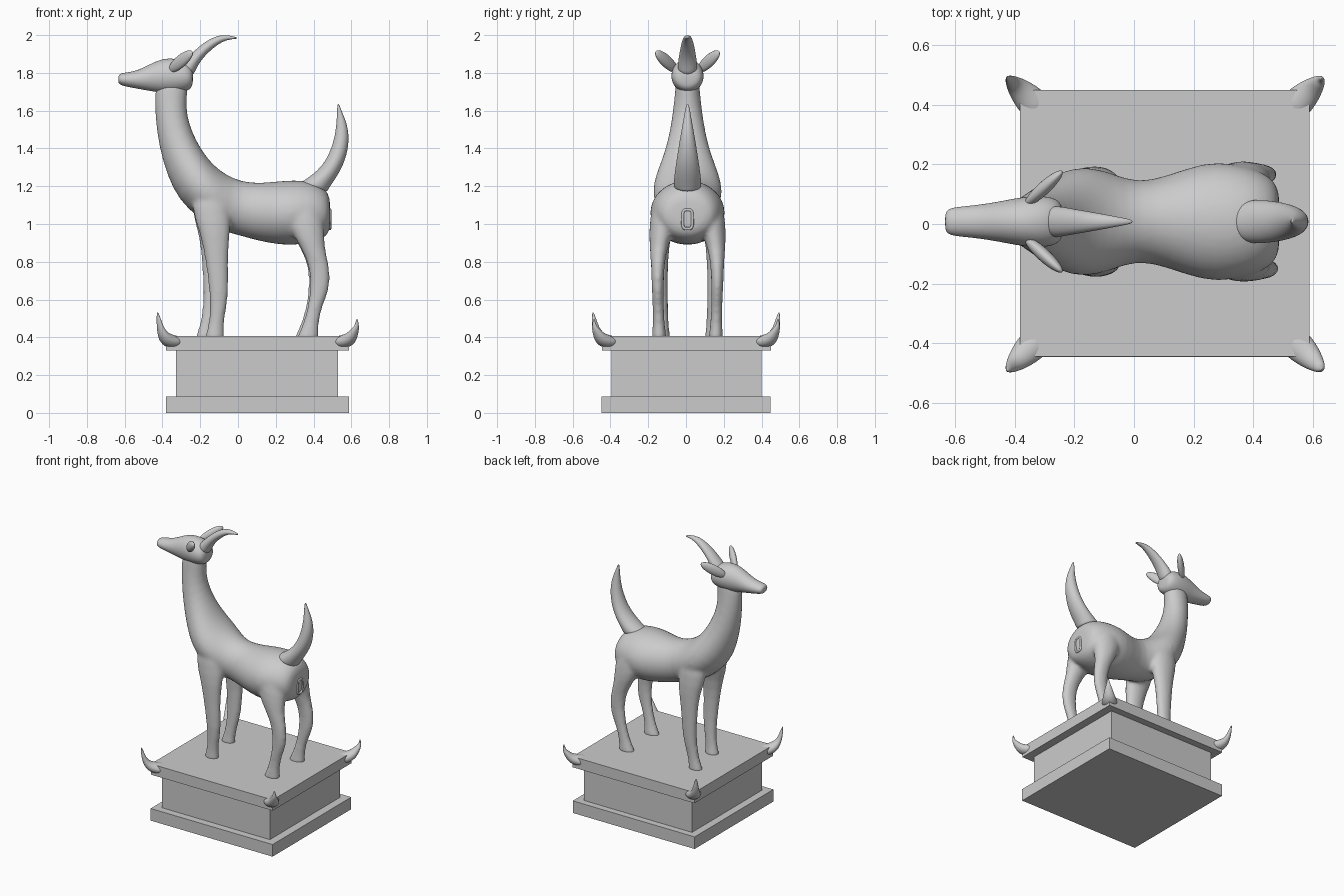
import bpy, bmesh, math
from mathutils import Matrix, Vector

CY = 0.008   # the animal stands a hair off the centre line
CX = 0.105   # plinth centre in x


def add_loft(bm, rings, mat=Matrix(), n=16):
    """Skin elliptical rings: (point A xz, point B xz, half width, centre y)."""
    loops = []
    for a, b, w, y in rings:
        a, b = Vector((a[0], y, a[1])), Vector((b[0], y, b[1]))
        c, h = (a + b) / 2, (a - b) / 2
        loops.append([bm.verts.new(mat @ (c + h * math.cos(t) + Vector((0, w * math.sin(t), 0))))
                      for t in (2 * math.pi * i / n for i in range(n))])
    for p, q in zip(loops, loops[1:]):
        for i in range(n):
            j = (i + 1) % n
            bm.faces.new((p[i], p[j], q[j], q[i]))
    bm.faces.new(loops[0][::-1])
    bm.faces.new(loops[-1])


def finish(name, bm, smooth=True, subsurf=0):
    bmesh.ops.recalc_face_normals(bm, faces=bm.faces)
    me = bpy.data.meshes.new(name)
    bm.to_mesh(me)
    bm.free()
    for f in me.polygons:
        f.use_smooth = smooth
    ob = bpy.data.objects.new(name, me)
    bpy.context.collection.objects.link(ob)
    if subsurf:
        m = ob.modifiers.new("round", 'SUBSURF')
        m.levels = m.render_levels = subsurf
    return ob


def loft(name, rings, mat=Matrix()):
    bm = bmesh.new()
    add_loft(bm, [r if len(r) == 4 else (*r, CY) for r in rings], mat)
    return finish(name, bm, subsurf=2)


def box(name, lo, hi):
    bm = bmesh.new()
    lo, hi = Vector(lo), Vector(hi)
    bmesh.ops.create_cube(bm, size=1, matrix=Matrix.Translation((lo + hi) / 2) @ Matrix.Diagonal((*(hi - lo), 1)))
    return finish(name, bm, smooth=False)


# Plinth: two slabs and a recessed block
box("plinth_base", (-0.382, -0.447, 0), (0.588, 0.447, 0.087))
box("plinth_block", (-0.328, -0.395, 0.087), (0.53, 0.4, 0.33))
box("plinth_top", (-0.382, -0.445, 0.33), (0.588, 0.45, 0.407))

# Upturned spikes at the four corners
for sx in (-1, 1):
    for sy in (-1, 1):
        top = 0.535 if sx < 0 else 0.5
        out = 0.068 if sx < 0 else 0.06
        rings = [((-0.11, 0.405), (-0.075, 0.342), 0.055, 0),
                 ((-0.05, 0.412), (-0.02, 0.342), 0.052, 0),
                 ((0.0, 0.425), (0.03, 0.37), 0.038, 0),
                 ((0.028, 0.452), (0.056, 0.425), 0.024, 0),
                 ((0.045, top - 0.04), (0.066, top - 0.045), 0.014, 0),
                 ((out - 0.006, top), (out, top), 0.004, 0)]
        corner = Matrix.Translation((CX + sx * 0.485, sy * 0.447, 0))
        loft("corner_spike", rings, corner @ Matrix.Rotation(math.atan2(sy, sx), 4, 'Z'))

# Body: torso with neck, plus four legs, fused into one skin
body = bmesh.new()
torso = [((0.488, 1.13), (0.492, 0.99), 0.09),
         ((0.475, 1.175), (0.475, 0.935), 0.14),
         ((0.42, 1.22), (0.42, 0.905), 0.175),
         ((0.33, 1.235), (0.33, 0.888), 0.2),
         ((0.24, 1.232), (0.23, 0.885), 0.203),
         ((0.12, 1.217), (0.10, 0.91), 0.155),
         ((0.02, 1.225), (0.0, 0.94), 0.13),
         ((-0.06, 1.26), (-0.10, 0.965), 0.168),
         ((-0.12, 1.305), (-0.21, 1.03), 0.19),
         ((-0.17, 1.36), (-0.31, 1.12), 0.172),
         ((-0.22, 1.44), (-0.375, 1.25), 0.13),
         ((-0.258, 1.53), (-0.42, 1.41), 0.097),
         ((-0.275, 1.62), (-0.44, 1.57), 0.078),
         ((-0.265, 1.72), (-0.443, 1.69), 0.066),
         ((-0.26, 1.79), (-0.43, 1.77), 0.062)]
add_loft(body, [(*r, CY) for r in torso], n=20)

# leg stations: z, front x, back x, half width, distance from middle
front_leg = [(1.24, -0.23, -0.06, 0.06, 0.10), (1.08, -0.255, -0.035, 0.068, 0.118),
             (0.95, -0.2, -0.04, 0.05, 0.138), (0.80, -0.172, -0.055, 0.038, 0.142),
             (0.63, -0.15, -0.045, 0.036, 0.14), (0.50, -0.15, -0.072, 0.031, 0.132),
             (0.44, -0.165, -0.075, 0.033, 0.13), (0.40, -0.175, -0.072, 0.038, 0.128),
             (0.385, -0.175, -0.072, 0.038, 0.128)]
hind_leg = [(1.16, 0.25, 0.43, 0.06, 0.115), (1.02, 0.235, 0.465, 0.075, 0.128),
            (0.91, 0.29, 0.455, 0.055, 0.15), (0.80, 0.36, 0.49, 0.036, 0.158),
            (0.68, 0.388, 0.488, 0.033, 0.158), (0.57, 0.372, 0.447, 0.03, 0.155),
            (0.47, 0.345, 0.425, 0.031, 0.152), (0.40, 0.31, 0.43, 0.04, 0.15),
            (0.385, 0.31, 0.43, 0.04, 0.15)]
for side in (-1, 1):
    for leg, shift in ((front_leg, -0.05), (hind_leg, -0.012)):
        rings = []
        for z, xf, xb, w, d in leg:
            # the far leg of each pair stands a little further forward
            dx = shift * max(0, min(1, (1.05 - z) / 0.65)) if side > 0 else 0
            drop = 0.03 if leg is hind_leg and z > 0.6 else 0
            rings.append(((xf + dx, z + drop), (xb + dx, z - drop), w, CY + side * d))
        add_loft(body, rings)
ob = finish("body_and_legs", body, subsurf=1)
rm = ob.modifiers.new("fuse", 'REMESH')
rm.mode, rm.voxel_size, rm.use_smooth_shade = 'VOXEL', 0.011, True
sm = ob.modifiers.new("soften", 'SMOOTH')
sm.factor, sm.iterations = 0.5, 8

# Head
loft("head", [((-0.235, 1.80), (-0.24, 1.74), 0.04),
              ((-0.25, 1.845), (-0.25, 1.71), 0.075),
              ((-0.30, 1.873), (-0.30, 1.693), 0.09),
              ((-0.38, 1.883), (-0.38, 1.688), 0.084),
              ((-0.45, 1.857), (-0.45, 1.70), 0.069),
              ((-0.53, 1.812), (-0.53, 1.715), 0.056),
              ((-0.60, 1.802), (-0.60, 1.728), 0.05),
              ((-0.628, 1.795), (-0.628, 1.738), 0.042),
              ((-0.634, 1.78), (-0.634, 1.752), 0.02)])

# Single swept-back horn
loft("horn", [((-0.32, 1.83), (-0.24, 1.775), 0.054),
              ((-0.285, 1.865), (-0.222, 1.82), 0.053),
              ((-0.235, 1.915), (-0.19, 1.875), 0.045),
              ((-0.17, 1.97), (-0.138, 1.926), 0.035),
              ((-0.10, 2.002), (-0.085, 1.965), 0.024),
              ((-0.045, 1.999), (-0.04, 1.978), 0.014),
              ((-0.003, 1.988), (-0.003, 1.98), 0.006)])

# Leaf-shaped ears
for side in (-1, 1):
    bm = bmesh.new()
    root = Vector((-0.365, CY + side * 0.055, 1.81))
    tip = Vector((-0.242, CY + side * 0.168, 1.912))
    rot = (tip - root).to_track_quat('Z', 'Y').to_matrix().to_4x4()
    bmesh.ops.create_uvsphere(bm, u_segments=24, v_segments=16, radius=1,
                              matrix=Matrix.Translation((root + tip) / 2) @ rot
                              @ Matrix.Diagonal((0.022, 0.034, (tip - root).length / 2, 1)))
    finish("ear", bm)

# Upright tail
loft("tail", [((0.32, 1.215), (0.475, 1.165), 0.072),
              ((0.34, 1.225), (0.475, 1.18), 0.076),
              ((0.42, 1.28), (0.525, 1.25), 0.07),
              ((0.475, 1.35), (0.572, 1.34), 0.058),
              ((0.51, 1.45), (0.592, 1.45), 0.041),
              ((0.521, 1.53), (0.575, 1.54), 0.025),
              ((0.524, 1.59), (0.55, 1.595), 0.015),
              ((0.526, 1.638), (0.534, 1.638), 0.006)])

# Small rounded frame on the rump
cu = bpy.data.curves.new("rump_frame", 'CURVE')
cu.dimensions, cu.bevel_depth, cu.bevel_resolution = '3D', 0.008, 2
sp = cu.splines.new('POLY')
sp.points.add(31)
sp.use_cyclic_u = True
for i, p in enumerate(sp.points):
    c, s = math.cos(math.tau * i / 32), math.sin(math.tau * i / 32)
    p.co = (0.486, CY + 0.026 * math.copysign(abs(c) ** 0.5, c), 1.025 + 0.05 * math.copysign(abs(s) ** 0.5, s), 1)
bpy.context.collection.objects.link(bpy.data.objects.new("rump_frame", cu))
